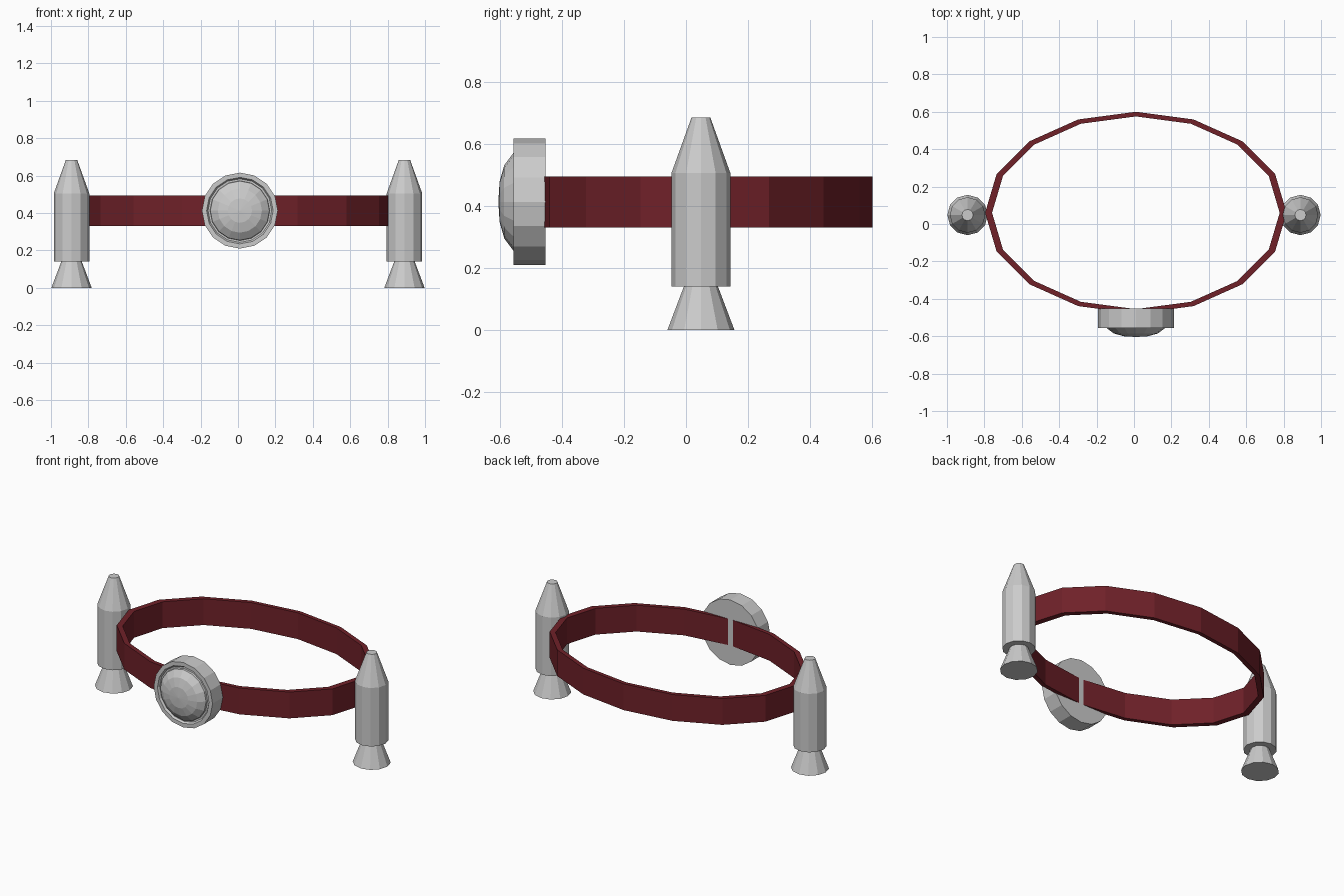
import bpy, bmesh
from math import cos, sin, tau, pi

if "Cube" in bpy.data.objects:
    bpy.data.objects.remove(bpy.data.objects["Cube"])


def lathe(name, profile, sides, loc=(0, 0, 0), rot=(0, 0, 0), scale=(1, 1, 1), closed=False):
    """Revolve (radius, height) points around z; radius 0 becomes a pole."""
    bm = bmesh.new()
    rings = []
    for r, h in profile:
        if r == 0:
            rings.append([bm.verts.new((0, 0, h))] * sides)
        else:
            rings.append([bm.verts.new((r * cos(tau * i / sides), r * sin(tau * i / sides), h))
                          for i in range(sides)])
    pairs = list(zip(rings, rings[1:]))
    if closed:
        pairs.append((rings[-1], rings[0]))
    for a, b in pairs:
        for i in range(sides):
            j = (i + 1) % sides
            quad = list(dict.fromkeys((a[i], a[j], b[j], b[i])))
            bm.faces.new(quad)
    bmesh.ops.recalc_face_normals(bm, faces=bm.faces)
    mesh = bpy.data.meshes.new(name)
    bm.to_mesh(mesh)
    bm.free()
    ob = bpy.data.objects.new(name, mesh)
    ob.location, ob.rotation_euler, ob.scale = loc, rot, scale
    bpy.context.collection.objects.link(ob)
    return ob


# Belt strap: oval 16-sided band
red = bpy.data.materials.new("dark_red")
red.diffuse_color = (0.16, 0.015, 0.022, 1)
red.use_nodes = True
red.node_tree.nodes["Principled BSDF"].inputs["Base Color"].default_value = red.diffuse_color
strap = lathe("belt_strap", [(1, 0.33), (1, 0.494), (0.954, 0.494), (0.954, 0.33)], 16,
              loc=(0.01, 0.06, 0), scale=(0.806, 0.54, 1), closed=True)
strap.data.materials.append(red)

# Buckle: rimmed disc with a shallow groove and a domed centre, facing -y
lathe("buckle", [(0, 0.453), (0.203, 0.453), (0.203, 0.555), (0.178, 0.555), (0.17, 0.543),
                 (0.16, 0.543), (0.158, 0.555), (0.118, 0.585), (0.065, 0.6), (0, 0.604)], 16,
      loc=(0.01, 0, 0.413), rot=(pi / 2, 0, 0))

# Side rockets: tapered body above a flared nozzle
for side, x in (("left", -0.89), ("right", 0.89)):
    lathe(side + "_rocket_body", [(0, 0.14), (0.095, 0.14), (0.095, 0.505),
                                  (0.03, 0.685), (0, 0.685)], 12, loc=(x, 0.048, 0))
    lathe(side + "_nozzle", [(0, 0), (0.108, 0), (0.055, 0.14), (0, 0.14)], 12,
          loc=(x, 0.048, 0))
